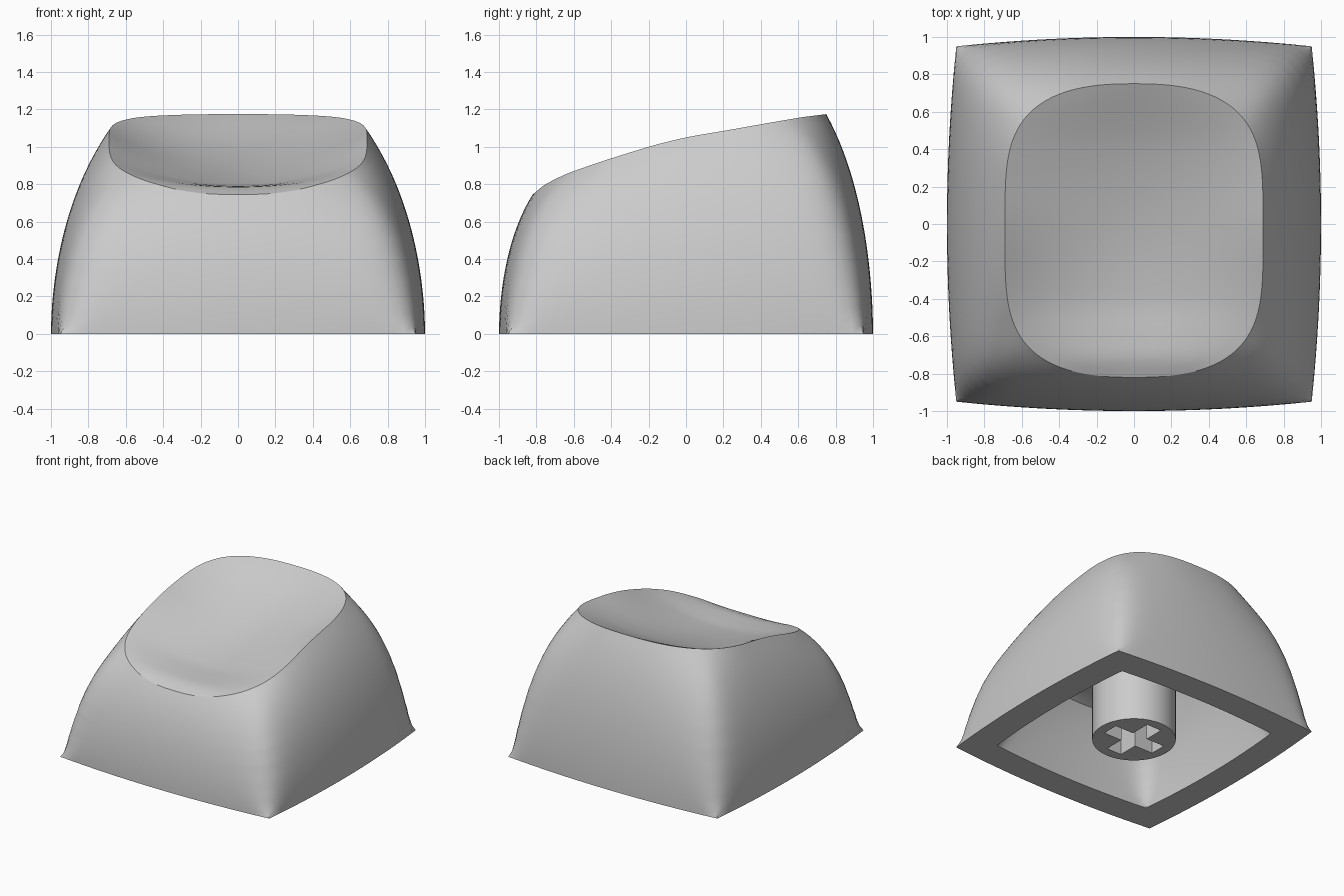
import bpy, bmesh, math
from mathutils import Vector, Matrix

if "Cube" in bpy.data.objects:
    bpy.data.objects.remove(bpy.data.objects["Cube"])

SIDE = 32            # points along each side of the cap
WALL = 24            # rings up the wall
DISH = 20            # rings across the dished top
A, B, CY = 0.69, 0.785, -0.035   # rim half width, half depth, centre

# one plain grey plastic
grey = bpy.data.materials.new("grey_plastic")
grey.use_nodes = True
grey.diffuse_color = (0.6, 0.6, 0.6, 1)
grey.node_tree.nodes["Principled BSDF"].inputs["Base Color"].default_value = (0.6, 0.6, 0.6, 1)

# height profiles (y, z) along the rim and along the middle of the dish
RIM = [(-0.82, 0.745), (-0.75, 0.80), (-0.6, 0.87), (-0.2, 1.0), (0, 1.05),
       (0.2, 1.085), (0.6, 1.155), (0.75, 1.175)]
MID = [(-0.82, 0.745), (-0.72, 0.782), (-0.6, 0.79), (-0.4, 0.80), (0, 0.88),
       (0.4, 1.01), (0.75, 1.175)]


def curve(pts, y):
    """Smooth height at y through the profile points."""
    y = min(max(y, pts[0][0]), pts[-1][0])
    slope = lambda i, j: (pts[j][1] - pts[i][1]) / (pts[j][0] - pts[i][0])
    last = len(pts) - 1
    i = next(k for k in range(last) if y <= pts[k + 1][0])
    m0 = slope(max(i - 1, 0), i + 1)
    m1 = slope(i, min(i + 2, last))
    h = pts[i + 1][0] - pts[i][0]
    t = (y - pts[i][0]) / h
    s = t * t * (3 - 2 * t)
    return (pts[i][1] * (1 - s) + pts[i + 1][1] * s
            + h * m0 * t * (1 - t) ** 2 - h * m1 * t * t * (1 - t))


def rim_point(d):
    """Where a ray from the rim centre meets the rounded rim outline."""
    lo, hi = 0.0, 2.0
    for _ in range(40):
        s = (lo + hi) / 2
        if abs(s * d.x / A) ** 2.5 + abs(s * d.y / B) ** 4 < 1:
            lo = s
        else:
            hi = s
    y = CY + lo * d.y
    return Vector((lo * d.x, y, curve(RIM, y)))


def dish_point(rim, s):
    """Point on the scooped top, s = 1 at the rim and 0 in the middle."""
    x, y = rim.x * s, CY + (rim.y - CY) * s
    half = A * max(1 - abs((y - CY) / B) ** 4, 0) ** 0.4
    ratio = min(1, abs(x) / max(half, 0.0001))
    mid = curve(MID, y)
    return Vector((x, y, mid + (curve(RIM, y) - mid) * ratio ** 2))


def soften(ring, times):
    """Round the corners of a ring by averaging neighbours."""
    n = len(ring)
    for _ in range(times):
        ring = [ring[i] / 2 + (ring[i - 1] + ring[(i + 1) % n]) / 4 for i in range(n)]
    return ring


# bulged square base, going round from the front
base = []
for q in range(4):
    turn = Matrix.Rotation(q * math.pi / 2, 3, 'Z')
    for i in range(SIDE):
        u = 2 * i / SIDE - 1
        base.append(turn @ Vector((0.95 * u, -1 + 0.05 * u * u, 0)))
rim = [rim_point(p) for p in base]

# wall rings leaning inward, then dish rings
rings = []
for j in range(WALL + 1):
    t = j / WALL
    w = 0.8 * t ** 2 + 0.2 * t ** 5
    ring = []
    for b, r in zip(base, rim):
        p = b.lerp(r, w)
        p.z = r.z * t
        ring.append(p)
    rings.append(soften(ring, int(56 * t * (1 - t))))
for j in range(1, DISH):
    rings.append([dish_point(r, 1 - j / DISH) for r in rim])
centre = dish_point(rim[0], 0)


def add_skin(bm, scale):
    """Add one skin of the cap and return its bottom loop."""
    place = lambda p: bm.verts.new((p.x * scale[0], p.y * scale[0], p.z * scale[1]))
    loops = [[place(p) for p in ring] for ring in rings]
    n = len(base)
    for a, b in zip(loops, loops[1:]):
        for i in range(n):
            k = (i + 1) % n
            bm.faces.new((a[i], a[k], b[k], b[i]))
    tip = place(centre)
    for i in range(n):
        bm.faces.new((loops[-1][i], loops[-1][(i + 1) % n], tip))
    return loops[0]


def make_object(name, bm):
    bmesh.ops.recalc_face_normals(bm, faces=bm.faces)
    mesh = bpy.data.meshes.new(name)
    bm.to_mesh(mesh)
    bm.free()
    mesh.materials.append(grey)
    obj = bpy.data.objects.new(name, mesh)
    bpy.context.collection.objects.link(obj)
    return obj


def smooth(obj):
    bpy.ops.object.select_all(action='DESELECT')
    obj.select_set(True)
    bpy.context.view_layer.objects.active = obj
    bpy.ops.object.shade_smooth_by_angle(angle=math.radians(30))


# hollow cap: outer skin, inner skin and the flat bottom edge
bm = bmesh.new()
outer = add_skin(bm, (1, 1))
inner = add_skin(bm, (0.77, 0.8))
for i in range(len(outer)):
    k = (i + 1) % len(outer)
    bm.faces.new((outer[k], outer[i], inner[i], inner[k]))
smooth(make_object("cap_shell", bm))

# round stem under the top
bm = bmesh.new()
bmesh.ops.create_cone(bm, cap_ends=True, segments=64, radius1=0.315, radius2=0.315,
                      depth=0.78, matrix=Matrix.Translation((0, 0, 0.39)))
stem = make_object("stem", bm)

# cross shaped socket cut into the stem
bm = bmesh.new()
L, W = 0.235, 0.068
corner = [(L, -W), (L, W), (W, W)]
loop = []
for q in range(4):
    turn = Matrix.Rotation(q * math.pi / 2, 3, 'Z')
    loop += [bm.verts.new(turn @ Vector((x, y, -0.1))) for x, y in corner]
face = bm.faces.new(loop)
top = bmesh.ops.extrude_face_region(bm, geom=[face])["geom"]
bmesh.ops.translate(bm, vec=(0, 0, 0.52),
                    verts=[v for v in top if isinstance(v, bmesh.types.BMVert)])
cutter = make_object("socket_cutter", bm)
cutter.hide_render = True

cut = stem.modifiers.new("socket", 'BOOLEAN')
cut.operation = 'DIFFERENCE'
cut.solver = 'EXACT'
cut.object = cutter
bpy.context.view_layer.update()
result = bpy.data.meshes.new_from_object(
    stem.evaluated_get(bpy.context.evaluated_depsgraph_get()))
stem.modifiers.clear()
stem.data = result
bpy.data.objects.remove(cutter)
smooth(stem)
